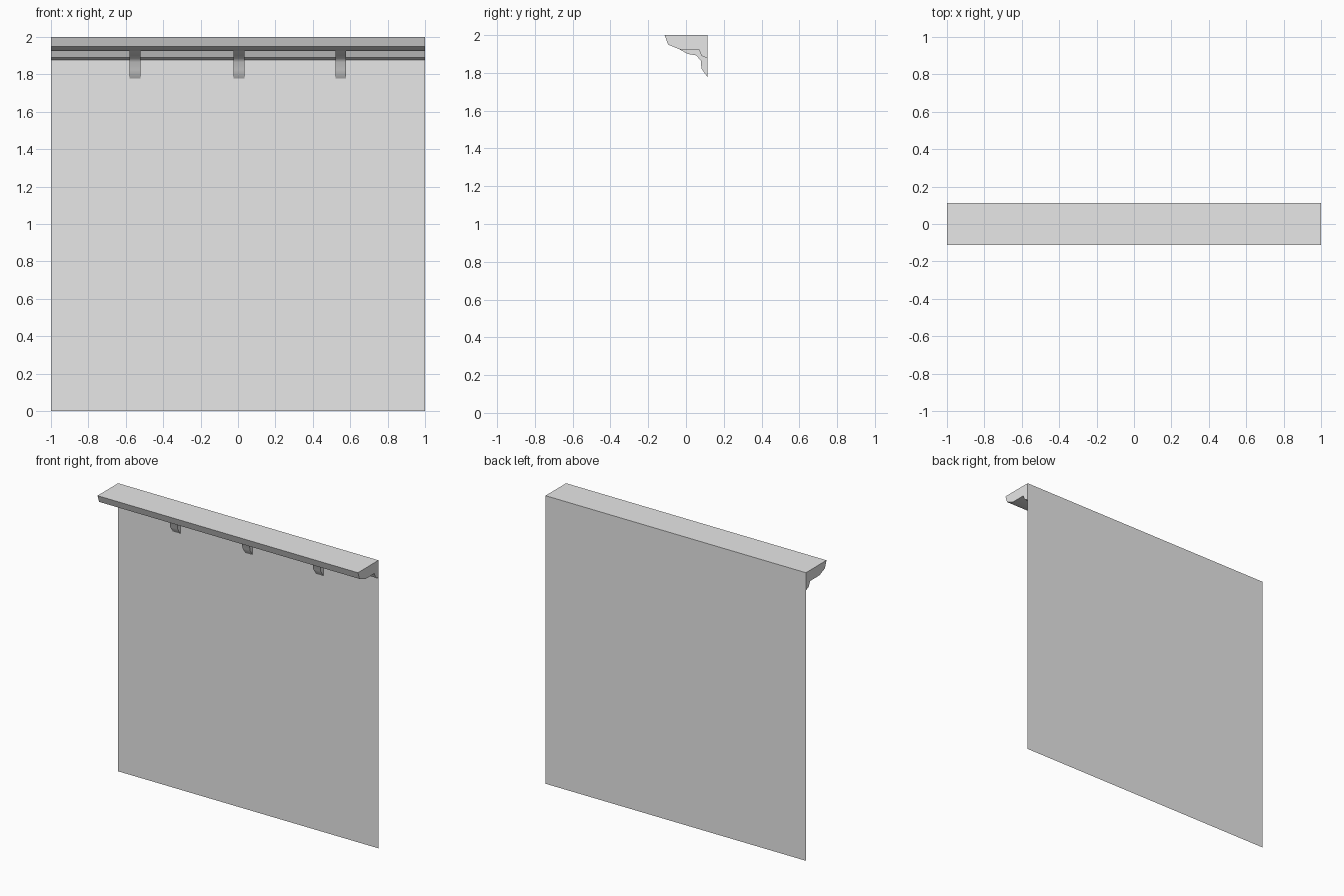
import bpy
import bmesh
import math

cube = bpy.data.objects.get("Cube")
if cube:
    bpy.data.objects.remove(cube, do_unlink=True)

WALL_Y = 0.113

plaster = bpy.data.materials.new("light grey plaster")
plaster.use_nodes = True
plaster.diffuse_color = (0.8, 0.8, 0.8, 1)
plaster.node_tree.nodes["Principled BSDF"].inputs["Base Color"].default_value = (0.8, 0.8, 0.8, 1)


def make_object(name, bm):
    mesh = bpy.data.meshes.new(name)
    bm.to_mesh(mesh)
    bm.free()
    mesh.materials.append(plaster)
    obj = bpy.data.objects.new(name, mesh)
    bpy.context.collection.objects.link(obj)
    return obj


def extrude_profile(name, profile, x_min, x_max):
    """Sweep a (y, z) outline along x, cap both ends, leave the wall side open."""
    bm = bmesh.new()
    left, right = [[bm.verts.new((x, y, z)) for y, z in profile] for x in (x_min, x_max)]
    for i in range(len(profile) - 1):
        bm.faces.new((left[i], left[i + 1], right[i + 1], right[i]))
    bm.faces.new(left)
    bm.faces.new(right[::-1])
    bmesh.ops.recalc_face_normals(bm, faces=bm.faces)
    obj = make_object(name, bm)
    bpy.ops.object.select_all(action="DESELECT")
    obj.select_set(True)
    bpy.context.view_layer.objects.active = obj
    bpy.ops.object.shade_smooth_by_angle(angle=math.radians(42))
    return obj


# Thin wall sheet, facing the front
bm = bmesh.new()
bm.faces.new([bm.verts.new((x, WALL_Y, z)) for x, z in ((-1, 0), (1, 0), (1, 2), (-1, 2))])
make_object("wall", bm)

# Cornice along the top edge, with a small moulding under the soffit
extrude_profile("cornice", [
    (WALL_Y, 2.0), (-0.113, 2.0), (-0.095, 1.95), (-0.035, 1.925),
    (0.067, 1.925), (0.083, 1.89), (WALL_Y, 1.877)], -1, 1)

# Three brackets carrying the cornice
bracket_profile = [
    (WALL_Y, 1.925), (-0.035, 1.925), (0.01, 1.9), (0.053, 1.893),
    (0.078, 1.866), (0.082, 1.823), (WALL_Y, 1.778)]
for side, centre in (("right", -0.551), ("middle", 0.005), ("left", 0.549)):
    extrude_profile(side + "_bracket", bracket_profile, centre - 0.029, centre + 0.029)
